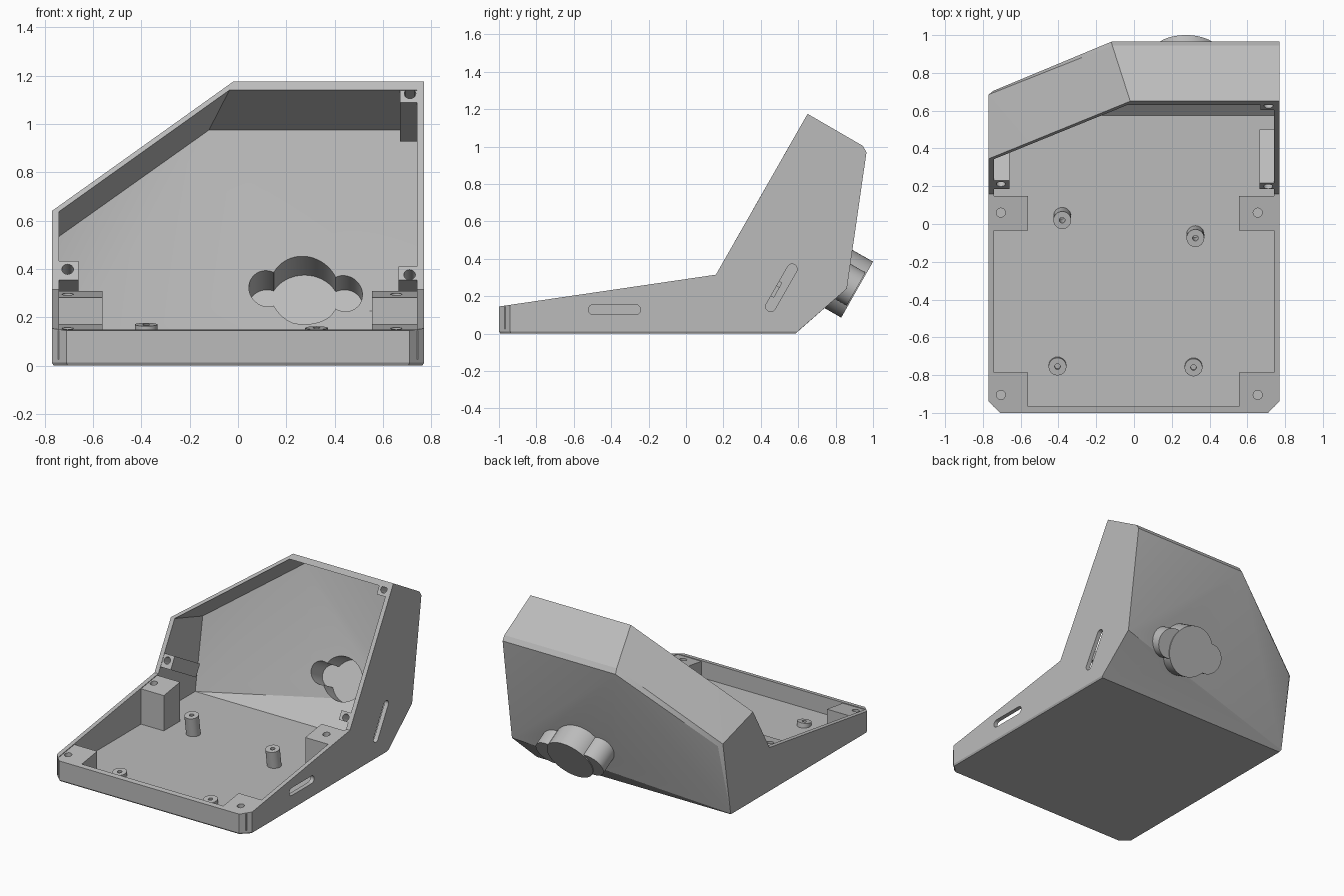
import bpy, bmesh, math
from mathutils import Vector

if "Cube" in bpy.data.objects:
    bpy.data.objects.remove(bpy.data.objects["Cube"])

grey = bpy.data.materials.new("matte grey")
grey.diffuse_color = (0.5, 0.5, 0.5, 1)
grey.use_nodes = True
grey.node_tree.nodes["Principled BSDF"].inputs["Base Color"].default_value = grey.diffuse_color


def hull(name, pts):
    """Convex solid around the points."""
    bm = bmesh.new()
    for p in pts:
        bm.verts.new(p)
    res = bmesh.ops.convex_hull(bm, input=bm.verts)
    junk = {g for g in res["geom_interior"] + res["geom_unused"] if isinstance(g, bmesh.types.BMVert)}
    bmesh.ops.delete(bm, geom=list(junk), context='VERTS')
    bmesh.ops.dissolve_limit(bm, angle_limit=0.01, verts=bm.verts, edges=bm.edges)
    bmesh.ops.recalc_face_normals(bm, faces=bm.faces)
    me = bpy.data.meshes.new(name)
    bm.to_mesh(me)
    bm.free()
    ob = bpy.data.objects.new(name, me)
    bpy.context.collection.objects.link(ob)
    me.materials.append(grey)
    return ob


def combine(ob, other, op):
    """Apply a boolean and discard the second solid."""
    m = ob.modifiers.new("bool", 'BOOLEAN')
    m.object, m.operation, m.solver = other, op, 'EXACT'
    bpy.context.view_layer.objects.active = ob
    bpy.ops.object.modifier_apply(modifier="bool")
    bpy.data.objects.remove(other, do_unlink=True)


def cut(ob, other):
    combine(ob, other, 'DIFFERENCE')


def rod(name, a, b, r, n=32):
    """Cylinder from a to b."""
    a, b = Vector(a), Vector(b)
    d = (b - a).normalized()
    e = Vector((1, 0, 0)) if abs(d.x) < 0.9 else Vector((0, 1, 0))
    e = (e - d * e.dot(d)).normalized()
    f = d.cross(e)
    ring = [e * r * math.cos(2 * math.pi * i / n) + f * r * math.sin(2 * math.pi * i / n) for i in range(n)]
    return hull(name, [p + v for p in (a, b) for v in ring])


def box(name, x, y, z):
    return hull(name, [(i, j, k) for i in x for j in y for k in z])


def tilt(x, s, t):
    """Point on the leaning screen plane: s up the plane, t into the case."""
    return Vector((x, 0.16 + 0.495 * s + 0.869 * t, 0.315 + 0.869 * s - 0.495 * t))


def slope(y):
    return 0.145 + (y + 1) * 0.1466


def both(*yz, x=0.77):
    return [(s * x, y, z) for y, z in yz for s in (1, -1)]


# outer shell: sloping base plus leaning hood with a cut corner
shell = hull("case_shell", both((-0.94, 0.012), (-0.94, slope(-0.94)), (0.16, 0.012), (0.16, 0.315))
             + both((-1, 0.012), (-1, 0.145), x=0.71)
             + both((-0.993, 0), x=0.705) + both((-0.937, 0), (0.16, 0), x=0.763))
hood = hull("hood", both((0.16, 0.315), (0.02, 0.012), (0.597, 0.012))
            + both((0.02, 0), (0.585, 0), x=0.763)
            + [(-0.77, 0.345, 0.64), (-0.02, 0.65, 1.175), (0.77, 0.65, 1.175),
               (0.77, 0.945, 1.004), (-0.115, 0.945, 1.004), (0.77, 0.965, 0.97), (-0.12, 0.965, 0.97),
               (-0.77, 0.685, 0.54), (-0.745, 0.705, 0.525), (0.77, 0.86, 0.24)])
combine(shell, hood, 'UNION')

# three-lobed cup on the back
cup_c = Vector((0.275, 0.915, 0.235))
axis = Vector((0, 0.869, -0.495))
lobes = ((0, 0.145), (-0.155, 0.075), (0.165, 0.075))
for dx, r in lobes:
    c = cup_c + Vector((dx, 0, 0))
    back = 0 if dx == 0 else 0.006
    combine(shell, rod("cup", c - axis * 0.17, c - axis * back, r + 0.027, 48), 'UNION')

# hollow interior
cut(shell, box("base_hollow", (-0.74, 0.74), (-0.965, 0.2), (0.03, 0.5)))
front = [(-0.74, 0.334, 0.62), (-0.01, 0.63, 1.14), (0.74, 0.63, 1.14)]
cut(shell, hull("hood_hollow", both((0.0, 0.03), (0.1, 0.4), (0.575, 0.03), x=0.74)
                + [Vector(p) - axis * 0.1 for p in front]
                + [(-0.12, 0.925, 0.975), (0.74, 0.925, 0.975), (-0.74, 0.66, 0.535), (0.74, 0.83, 0.255)]))
for dx, r in lobes:
    c = cup_c + Vector((dx, 0, 0))
    cut(shell, rod("cup_hollow", c - axis * 0.22, c - axis * 0.027, r, 48))

# slots in the right wall
for a, b, r in (((-0.495, 0.128), (-0.27, 0.128), 0.027), ((0.453, 0.145), (0.567, 0.345), 0.027)):
    pts = [(x, p[0] + r * math.cos(k * math.pi / 12), p[1] + r * math.sin(k * math.pi / 12))
           for x in (0.7, 0.85) for p in (a, b) for k in range(24)]
    cut(shell, hull("slot", pts))

parts = [shell]

# corner posts with screw holes
for side, xs, hx in (("left", (-0.745, -0.56), -0.705), ("right", (0.555, 0.745), 0.655)):
    for row, ys, hy in (("front", (-0.97, -0.785), -0.905), ("rear", (-0.035, 0.148), 0.06)):
        post = hull(f"corner_post_{row}_{side}",
                    [(x, y, z) for x in xs for y in ys for z in (0.025, slope(y) - 0.005)])
        cut(post, rod("hole", (hx, hy, 0.06), (hx, hy, 0.5), 0.024, 24))
        parts.append(post)

# screw bosses along the leaning opening
for name, xs, ss, hx, hs in (("lower_left", (-0.745, -0.66), (0.046, 0.138), -0.705, 0.098),
                             ("lower_right", (0.665, 0.745), (0.046, 0.11), 0.71, 0.072),
                             ("upper_right", (0.67, 0.745), (0.892, 0.965), 0.712, 0.935)):
    boss = hull(f"screen_boss_{name}", [tilt(x, s, t) for x in xs for s in ss for t in (0.003, 0.33)])
    cut(boss, rod("hole", tilt(hx, hs, -0.1), tilt(hx, hs, 0.15), 0.024, 24))
    parts.append(boss)

# tilted board standoffs on the floor
up = Vector((0, -0.145, 0.989))
for i, (x, y) in enumerate(((-0.38, 0.02), (0.325, -0.075), (-0.405, -0.755), (0.315, -0.76))):
    top = Vector((x, y, 0.17 + (y - 0.02) * 0.1466))
    foot = top - up * (top.z - 0.02)
    standoff = rod(f"board_standoff_{i + 1}", foot, top, 0.047)
    cut(standoff, rod("hole", foot + up * 0.012, top + up * 0.05, 0.015, 16))
    parts.append(standoff)

# smooth the round walls, keep edges crisp
for ob in parts:
    bpy.ops.object.select_all(action='DESELECT')
    ob.select_set(True)
    bpy.context.view_layer.objects.active = ob
    bpy.ops.object.shade_smooth_by_angle(angle=math.radians(25))
